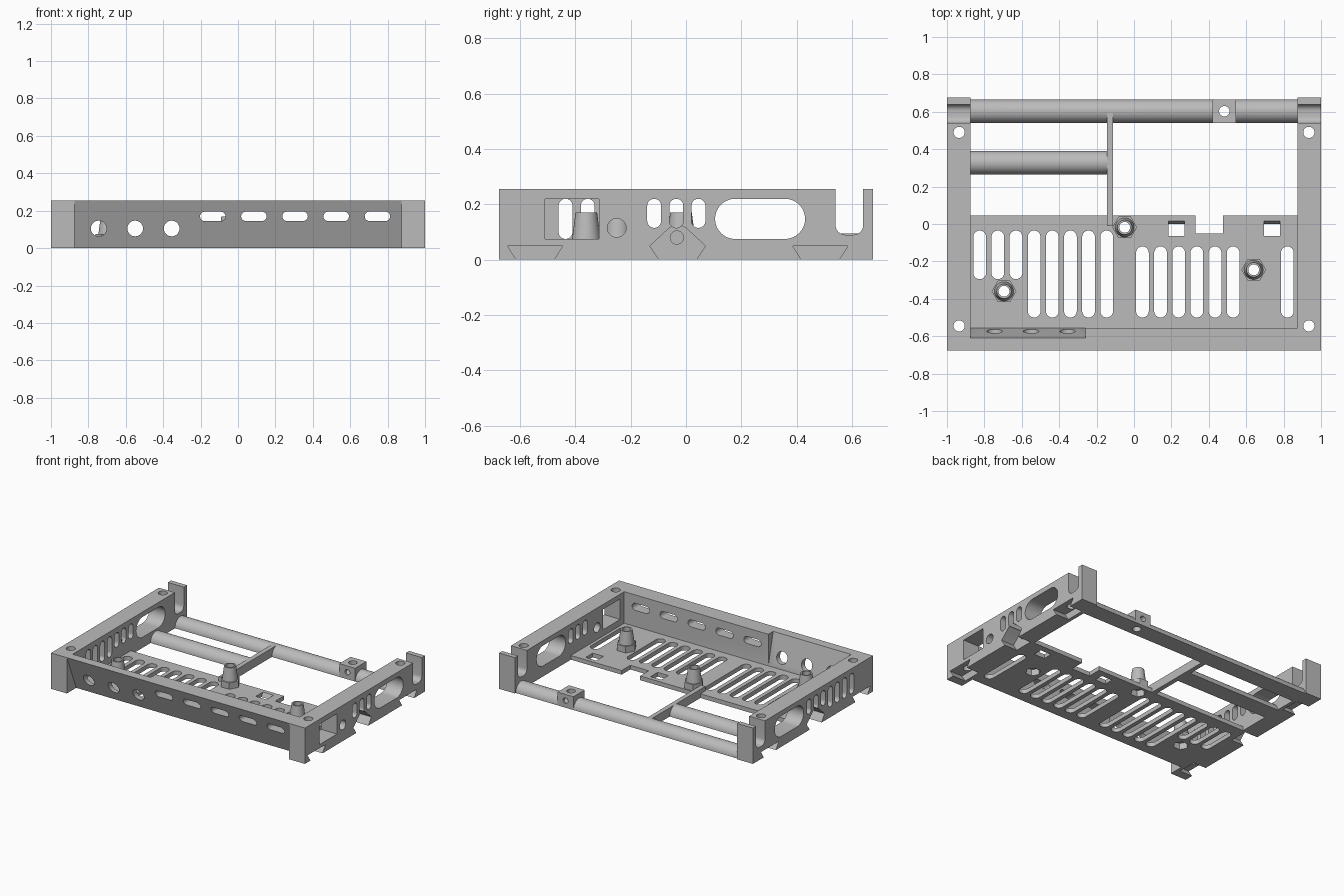
import bpy, bmesh
from math import cos, sin, pi, radians

if "Cube" in bpy.data.objects:
    bpy.data.objects.remove(bpy.data.objects["Cube"], do_unlink=True)

grey = bpy.data.materials.new("printed_grey")
grey.use_nodes = True
grey.diffuse_color = (0.5, 0.5, 0.5, 1)
grey.node_tree.nodes["Principled BSDF"].inputs["Base Color"].default_value = (0.5, 0.5, 0.5, 1)


def add_object(name, bm):
    bmesh.ops.recalc_face_normals(bm, faces=bm.faces)
    mesh = bpy.data.meshes.new(name)
    bm.to_mesh(mesh)
    bm.free()
    ob = bpy.data.objects.new(name, mesh)
    bpy.context.collection.objects.link(ob)
    mesh.materials.append(grey)
    return ob


def loft(name, axis, *sections):
    """Solid through (position, outline) sections along an axis."""
    place = {"x": lambda t, u, v: (t, u, v),
             "y": lambda t, u, v: (u, t, v),
             "z": lambda t, u, v: (u, v, t)}[axis]
    bm = bmesh.new()
    rings = [[bm.verts.new(place(t, u, v)) for u, v in pts] for t, pts in sections]
    n = len(rings[0])
    bm.faces.new(rings[0])
    bm.faces.new(rings[-1])
    for lo, hi in zip(rings, rings[1:]):
        for i in range(n):
            j = (i + 1) % n
            bm.faces.new((lo[i], lo[j], hi[j], hi[i]))
    return add_object(name, bm)


def prism(name, axis, pts, a, b):
    return loft(name, axis, (a, pts), (b, pts))


def rect(u0, u1, v0, v1):
    return [(u0, v0), (u1, v0), (u1, v1), (u0, v1)]


def disc(u, v, r, n=28, start=0.0):
    return [(u + r * cos(start + 2 * pi * i / n), v + r * sin(start + 2 * pi * i / n))
            for i in range(n)]


def capsule(u0, u1, v0, v1, n=10):
    """Rectangle with its short ends fully rounded."""
    r = min(u1 - u0, v1 - v0) / 2
    pts = []
    for k, (u, v) in enumerate([(u1 - r, v1 - r), (u0 + r, v1 - r),
                                (u0 + r, v0 + r), (u1 - r, v0 + r)]):
        pts += [(u + r * cos((k + i / n) * pi / 2), v + r * sin((k + i / n) * pi / 2))
                for i in range(n + 1)]
    clean = [p for i, p in enumerate(pts)
             if abs(p[0] - pts[i - 1][0]) + abs(p[1] - pts[i - 1][1]) > 1e-5]
    return clean


def carve(ob, cutters):
    """Subtract the cutters, keep the result and discard the cutters."""
    for c in cutters:
        c.hide_render = True
        mod = ob.modifiers.new("cut", "BOOLEAN")
        mod.operation, mod.solver, mod.object = "DIFFERENCE", "EXACT", c
    bpy.context.view_layer.update()
    deps = bpy.context.evaluated_depsgraph_get()
    mesh = bpy.data.meshes.new_from_object(ob.evaluated_get(deps))
    ob.modifiers.clear()
    ob.data = mesh
    for c in cutters:
        bpy.data.objects.remove(c, do_unlink=True)


def smooth(ob):
    ob.data.shade_smooth()
    ob.data.set_sharp_from_angle(angle=radians(30))


H, W, D, INNER = 0.255, 1.0, 0.675, 0.875

# Side walls with rail sockets, vents, cable slots and screw holes
for side, name in ((1, "left_wall"), (-1, "right_wall")):
    wall = prism(name, "x", rect(-D, D, 0, H), side * INNER, side * W)
    outlines = [capsule(0.105, 0.43, 0.075, 0.22)]
    outlines += [capsule(y - 0.025, y + 0.025, 0.115, 0.22) for y in (-0.115, -0.035, 0.045)]
    if side > 0:
        outlines += [rect(-0.51, -0.315, 0.075, 0.22), disc(-0.25, 0.115, 0.034)]
    else:
        outlines += [capsule(y - 0.025, y + 0.025, 0.075, 0.22)
                     for y in (-0.435, -0.355, -0.275, -0.195)]
    r = 0.035
    cable = [(0.54, H + 0.1), (0.64, H + 0.1)]
    cable += [(0.64 - r + r * cos(a * pi / 12), 0.09 + r - r * sin(a * pi / 12)) for a in range(7)]
    cable += [(0.54 + r - r * sin(a * pi / 12), 0.09 + r - r * cos(a * pi / 12)) for a in range(7)]
    outlines.append(cable)
    cutters = [prism("cutter", "x", o, side * 0.8, side * 1.1) for o in outlines]
    # Dovetail sockets, the middle one with a peaked roof
    for y in (-0.545, -0.03, 0.485):
        roof = [(y + 0.1, 0.05)]
        roof += [(y + 0.03, 0.115), (y, 0.13), (y - 0.03, 0.115)] if y == -0.03 else []
        socket = [(y - 0.055, -0.02), (y + 0.055, -0.02)] + roof + [(y - 0.1, 0.05)]
        cutters.append(prism("cutter", "x", socket, side * 0.9, side * 1.1))
    cutters.append(prism("cutter", "x", disc(-0.033, 0.08, 0.024), side * 0.885, side * 0.95))
    cutters += [prism("cutter", "z", disc(side * 0.935, y, 0.03), -0.1, 0.4)
                for y in (-0.545, 0.49)]
    carve(wall, cutters)
    smooth(wall)

# Front panel, leaning in toward the bottom, thinned behind the round holes
panel = prism("front_panel", "x", [(-D, H), (-0.555, H), (-0.555, 0), (-0.57, 0)], -INNER, INNER)
thin = [(-0.555, 0.03), (-0.622, 0.305), (-0.5, 0.305), (-0.5, 0.03)]
cutters = [prism("cutter", "x", thin, -0.9, -0.26)]
cutters += [prism("cutter", "y", disc(x, 0.105, 0.042), -0.8, -0.5)
            for x in (-0.745, -0.55, -0.355)]
cutters += [prism("cutter", "y", capsule(x - 0.068, x + 0.068, 0.145, 0.195), -0.8, -0.5)
            for x in (-0.135, 0.085, 0.305, 0.525, 0.745)]
carve(panel, cutters)
smooth(panel)

# Slotted floor with clip holes and a notch in the rear edge
STANDS = [(-0.695, -0.36), (-0.05, -0.018), (0.64, -0.245)]
floor = prism("floor_plate", "z", rect(-INNER, INNER, -0.56, 0.045), 0, 0.03)
slots = [(-0.825 + 0.097 * i, -0.295 if i < 3 else -0.5, -0.035) for i in range(8)]
slots += [(0.045 + 0.097 * i, -0.5, -0.12) for i in range(6)] + [(0.82, -0.5, -0.12)]
cutters = [prism("cutter", "z", capsule(x - 0.034, x + 0.034, a, b), -0.1, 0.1)
           for x, a, b in slots]
cutters.append(prism("cutter", "z", rect(0.33, 0.475, -0.052, 0.1), -0.1, 0.1))
for x in (0.227, 0.738):
    clip = [(-0.065, -0.02), (-0.065, 0.05), (0.025, 0.05), (-0.01, -0.02)]
    cutters.append(prism("cutter", "x", clip, x - 0.042, x + 0.042))
cutters += [prism("cutter", "z", disc(x, y, 0.05, 6), -0.1, 0.1) for x, y in STANDS]
carve(floor, cutters)
smooth(floor)

# Screw standoffs: hexagonal foot with a nut pocket, tapered post and bore
for i, (x, y) in enumerate(STANDS):
    foot = prism("standoff_foot_%d" % i, "z", disc(x, y, 0.066, 6), 0, 0.075)
    carve(foot, [prism("cutter", "z", disc(x, y, 0.05, 6), -0.1, 0.045),
                 prism("cutter", "z", disc(x, y, 0.029), -0.1, 0.3)])
    post = loft("standoff_post_%d" % i, "z",
                (0.07, disc(x, y, 0.052)), (0.17, disc(x, y, 0.039)))
    carve(post, [prism("cutter", "z", disc(x, y, 0.029), -0.1, 0.3)])
    smooth(post)


# Half-round cross bars with flat undersides
def half_round(y, r=0.0625, n=24):
    return [(y + r * cos(pi * i / n), r * sin(pi * i / n)) for i in range(n + 1)]


rear_bar = prism("rear_bar", "x", half_round(0.603), -INNER, INNER)
carve(rear_bar, [prism("cutter", "z", disc(0.483, 0.603, 0.028), -0.1, 0.2)])
smooth(rear_bar)
smooth(prism("middle_bar", "x", half_round(0.328), -INNER, -0.13))

# Rib joining the floor to the rear bar
prism("rib", "z", rect(-0.145, -0.112, -0.01, 0.595), 0, 0.062)

# Drilled lug on the rear bar
lug = prism("lug", "z", rect(0.42, 0.545, 0.54, 0.666), 0, 0.095)
carve(lug, [prism("cutter", "z", disc(0.483, 0.603, 0.028), -0.1, 0.2),
            prism("cutter", "y", disc(0.483, 0.05, 0.02), 0.5, 0.7)])
smooth(lug)
